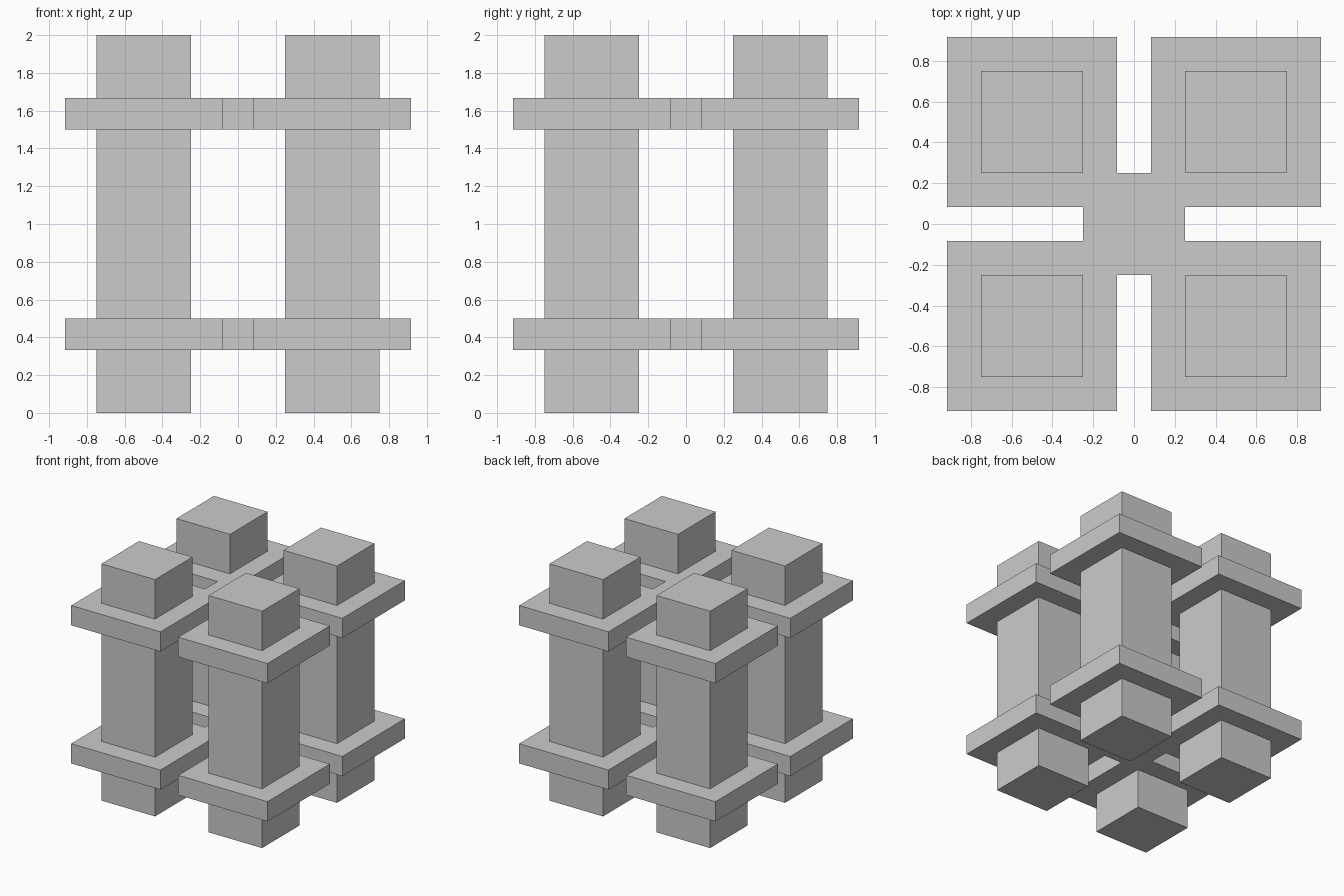
import bpy, bmesh
from math import pi
from mathutils import Matrix, Vector

if "Cube" in bpy.data.objects:
    bpy.data.objects.remove(bpy.data.objects["Cube"])

U = 1 / 12  # base unit of the design


def make_prism(name, outline, z0, z1):
    """Extrude a counter-clockwise outline from z0 up to z1."""
    bm = bmesh.new()
    base = bm.faces.new([bm.verts.new((p[0], p[1], z0)) for p in outline])
    top = bmesh.ops.extrude_face_region(bm, geom=[base], use_keep_orig=True)
    verts = [g for g in top["geom"] if isinstance(g, bmesh.types.BMVert)]
    bmesh.ops.translate(bm, verts=verts, vec=(0, 0, z1 - z0))
    bmesh.ops.recalc_face_normals(bm, faces=bm.faces)
    mesh = bpy.data.meshes.new(name)
    bm.to_mesh(mesh)
    bm.free()
    obj = bpy.data.objects.new(name, mesh)
    bpy.context.collection.objects.link(obj)
    return obj


# Four square posts
for i, (sx, sy) in enumerate([(-1, -1), (1, -1), (1, 1), (-1, 1)], 1):
    cx, cy = sx * 6 * U, sy * 6 * U
    square = [(cx + a * 3 * U, cy + b * 3 * U)
              for a, b in [(-1, -1), (1, -1), (1, 1), (-1, 1)]]
    make_prism(f"post_{i}", square, 0, 2)

# Slotted plates: one quarter of the outline turned four times
quarter = [(3, 1), (11, 1), (11, 11), (1, 11), (1, 3)]
outline = [Matrix.Rotation(k * pi / 2, 2) @ Vector(p) * U
           for k in range(4) for p in quarter]
make_prism("lower_plate", outline, 4 * U, 6 * U)
make_prism("upper_plate", outline, 18 * U, 20 * U)
